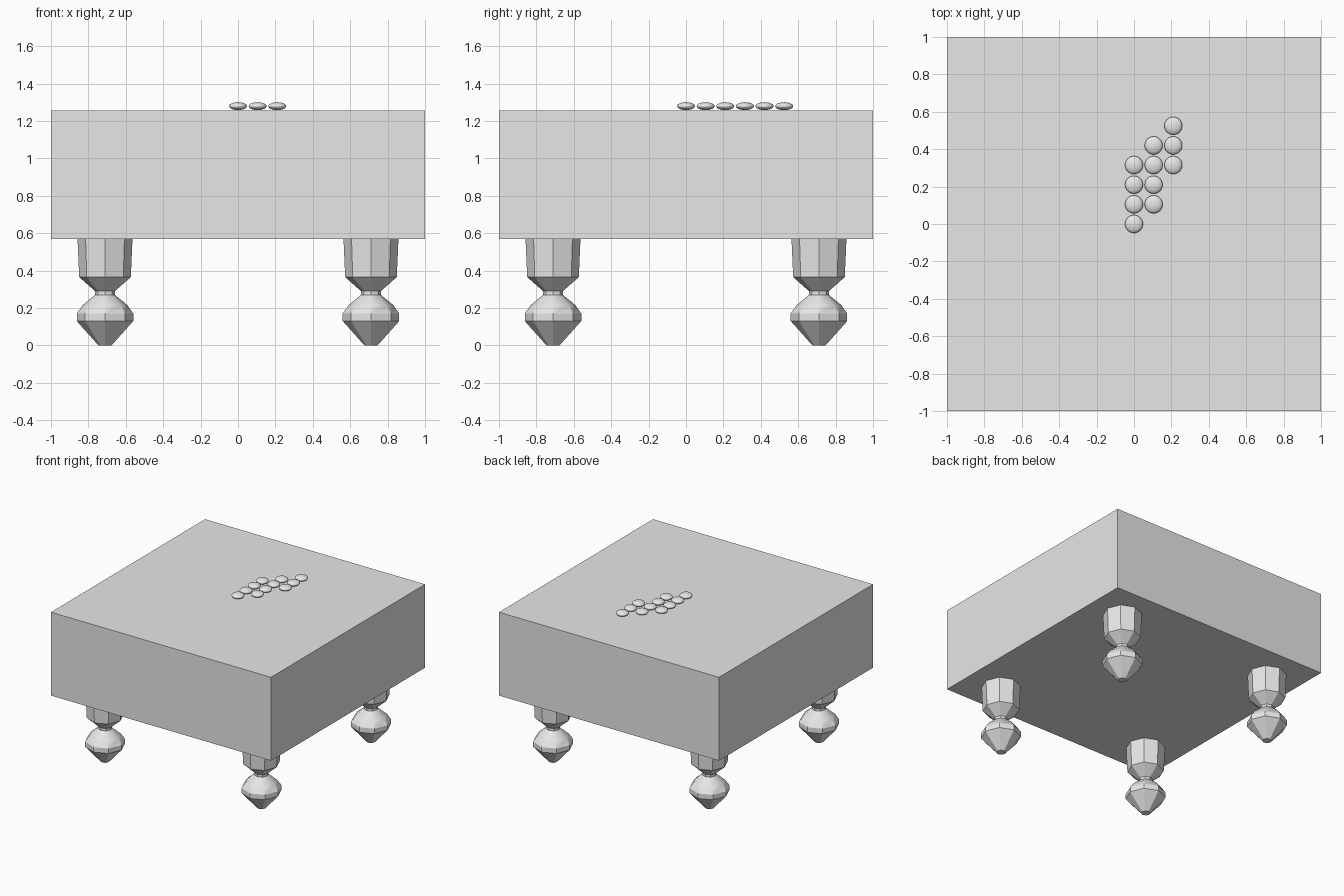
import bpy
import bmesh
import math

cube = bpy.data.objects.get("Cube")
if cube:
    bpy.data.objects.remove(cube, do_unlink=True)

grey = bpy.data.materials.new("plain grey")
grey.use_nodes = True
colour = (0.8, 0.8, 0.8, 1)
grey.diffuse_color = colour
grey.node_tree.nodes["Principled BSDF"].inputs["Base Color"].default_value = colour

SEAT_BOTTOM, SEAT_TOP = 0.57, 1.255
LEG_OFFSET = 0.711
LEG_SIDES = 8
# Radius and height up the turned leg
LEG_PROFILE = [(0.035, 0), (0.151, 0.13), (0.151, 0.17), (0.12, 0.215),
               (0.053, 0.27), (0.053, 0.29), (0.138, 0.365),
               (0.147, SEAT_BOTTOM)]


def add_object(name, bm, location=(0, 0, 0), smooth_angle=None):
    bmesh.ops.recalc_face_normals(bm, faces=bm.faces)
    mesh = bpy.data.meshes.new(name)
    bm.to_mesh(mesh)
    bm.free()
    mesh.materials.append(grey)
    obj = bpy.data.objects.new(name, mesh)
    obj.location = location
    bpy.context.collection.objects.link(obj)
    if smooth_angle is not None:
        bpy.ops.object.select_all(action='DESELECT')
        obj.select_set(True)
        bpy.context.view_layer.objects.active = obj
        bpy.ops.object.shade_smooth_by_angle(angle=math.radians(smooth_angle))
    return obj


def turned(profile, sides):
    """Lathe a closed solid from (radius, height) points."""
    bm = bmesh.new()
    rings = []
    for r, z in profile:
        angles = [2 * math.pi * i / sides for i in range(sides)]
        rings.append([bm.verts.new((r * math.cos(a), r * math.sin(a), z))
                      for a in angles])
    for low, high in zip(rings, rings[1:]):
        for i in range(sides):
            j = (i + 1) % sides
            bm.faces.new((low[i], low[j], high[j], high[i]))
    bm.faces.new(rings[0])
    bm.faces.new(rings[-1])
    return bm


# Seat block
bm = bmesh.new()
bmesh.ops.create_cube(bm, size=1)
bmesh.ops.scale(bm, vec=(2, 2, SEAT_TOP - SEAT_BOTTOM), verts=bm.verts)
add_object("seat", bm, (0, 0, (SEAT_TOP + SEAT_BOTTOM) / 2))

# Four turned legs
for depth, y in (("front", -LEG_OFFSET), ("back", LEG_OFFSET)):
    for side, x in (("right", -LEG_OFFSET), ("left", LEG_OFFSET)):
        add_object(f"{depth}_{side}_leg", turned(LEG_PROFILE, LEG_SIDES),
                   (x, y, 0), 30)

# Staggered columns of flattened buttons: first row and count per column
PITCH = 0.105
for column, (first, count) in enumerate([(0, 4), (1, 4), (3, 3)]):
    for row in range(first, first + count):
        bm = bmesh.new()
        bmesh.ops.create_uvsphere(bm, u_segments=32, v_segments=16, radius=1)
        bmesh.ops.scale(bm, vec=(0.048, 0.048, 0.021), verts=bm.verts)
        add_object(f"button_{column + 1}_{row + 1}", bm,
                   (column * PITCH, row * PITCH, 1.279), 60)
